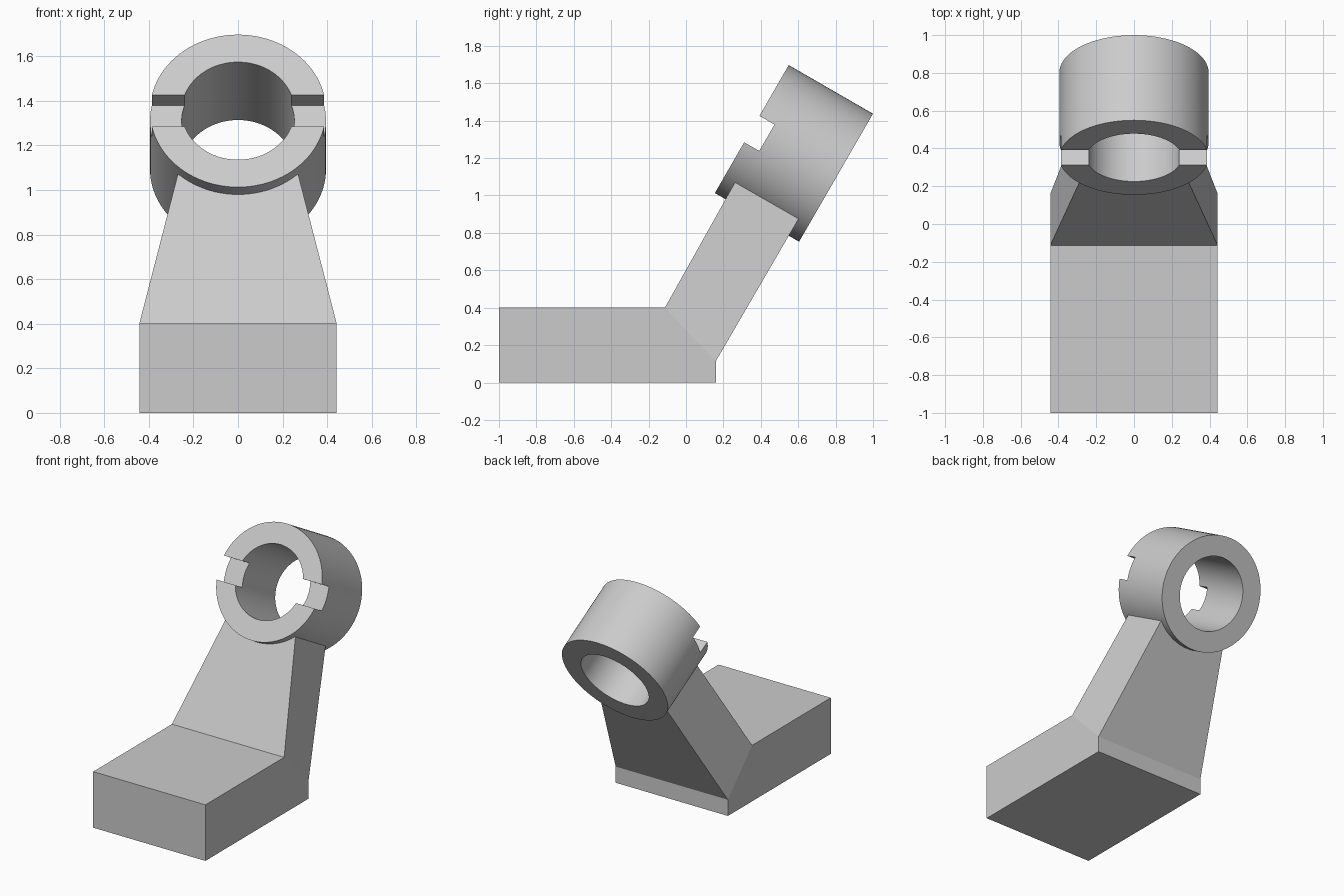
import bpy
import bmesh
import math
from mathutils import Vector

cube = bpy.data.objects.get("Cube")
if cube:
    bpy.data.objects.remove(cube, do_unlink=True)

TILT = math.radians(-120)
RING_CENTRE = Vector((0, 0.577, 1.225))
RING_R, BORE_R, RING_LEN = 0.395, 0.253, 0.52
SLOT_W, SLOT_DEPTH = 0.163, 0.093
HALF_W, NECK_W = 0.443, 0.27

grey = bpy.data.materials.new("light_grey")
grey.use_nodes = True
colour = (0.6, 0.6, 0.6, 1)
grey.diffuse_color = colour
grey.node_tree.nodes["Principled BSDF"].inputs["Base Color"].default_value = colour


def add_object(name, bm):
    bmesh.ops.recalc_face_normals(bm, faces=bm.faces)
    mesh = bpy.data.meshes.new(name)
    bm.to_mesh(mesh)
    bm.free()
    obj = bpy.data.objects.new(name, mesh)
    bpy.context.collection.objects.link(obj)
    mesh.materials.append(grey)
    return obj


def cylinder(name, radius, length):
    bm = bmesh.new()
    bmesh.ops.create_cone(bm, cap_ends=True, segments=96, radius1=radius,
                          radius2=radius, depth=length)
    return add_object(name, bm)


def box(name, size, centre):
    bm = bmesh.new()
    bmesh.ops.create_cube(bm, size=1)
    bmesh.ops.scale(bm, vec=size, verts=bm.verts)
    bmesh.ops.translate(bm, vec=centre, verts=bm.verts)
    return add_object(name, bm)


# Foot block and tapered leaning arm, one closed body
outline = [(-1, 0, HALF_W), (0.16, 0, HALF_W), (0.16, 0.115, HALF_W),
           (0.602, 0.875, NECK_W), (0.262, 1.07, NECK_W),
           (-0.113, 0.4, HALF_W), (-1, 0.4, HALF_W)]
bm = bmesh.new()
sides = [[bm.verts.new((s * w, y, z)) for y, z, w in outline] for s in (-1, 1)]
for side in sides:
    bm.faces.new([side[i] for i in (0, 1, 2, 5, 6)])
    bm.faces.new(side[2:6])
a, b = sides
for i in range(len(outline)):
    j = (i + 1) % len(outline)
    bm.faces.new((a[i], a[j], b[j], b[i]))
add_object("foot_and_arm", bm)

# Tilted ring with a bore and a slot across its front face
ring = cylinder("ring", RING_R, RING_LEN)
cutters = [cylinder("bore_cutter", BORE_R, RING_LEN * 2),
           box("slot_cutter", (2, SLOT_W, SLOT_DEPTH * 2), (0, 0, -RING_LEN / 2))]
bpy.context.view_layer.objects.active = ring
for cutter in cutters:
    cutter.hide_render = True
    mod = ring.modifiers.new(cutter.name, 'BOOLEAN')
    mod.operation = 'DIFFERENCE'
    mod.solver = 'EXACT'
    mod.object = cutter
    bpy.ops.object.modifier_apply(modifier=mod.name)
for cutter in cutters:
    bpy.data.objects.remove(cutter, do_unlink=True)

ring.rotation_euler = (TILT, 0, 0)
ring.location = RING_CENTRE
bpy.ops.object.select_all(action='DESELECT')
ring.select_set(True)
bpy.ops.object.shade_smooth_by_angle(angle=math.radians(30))
